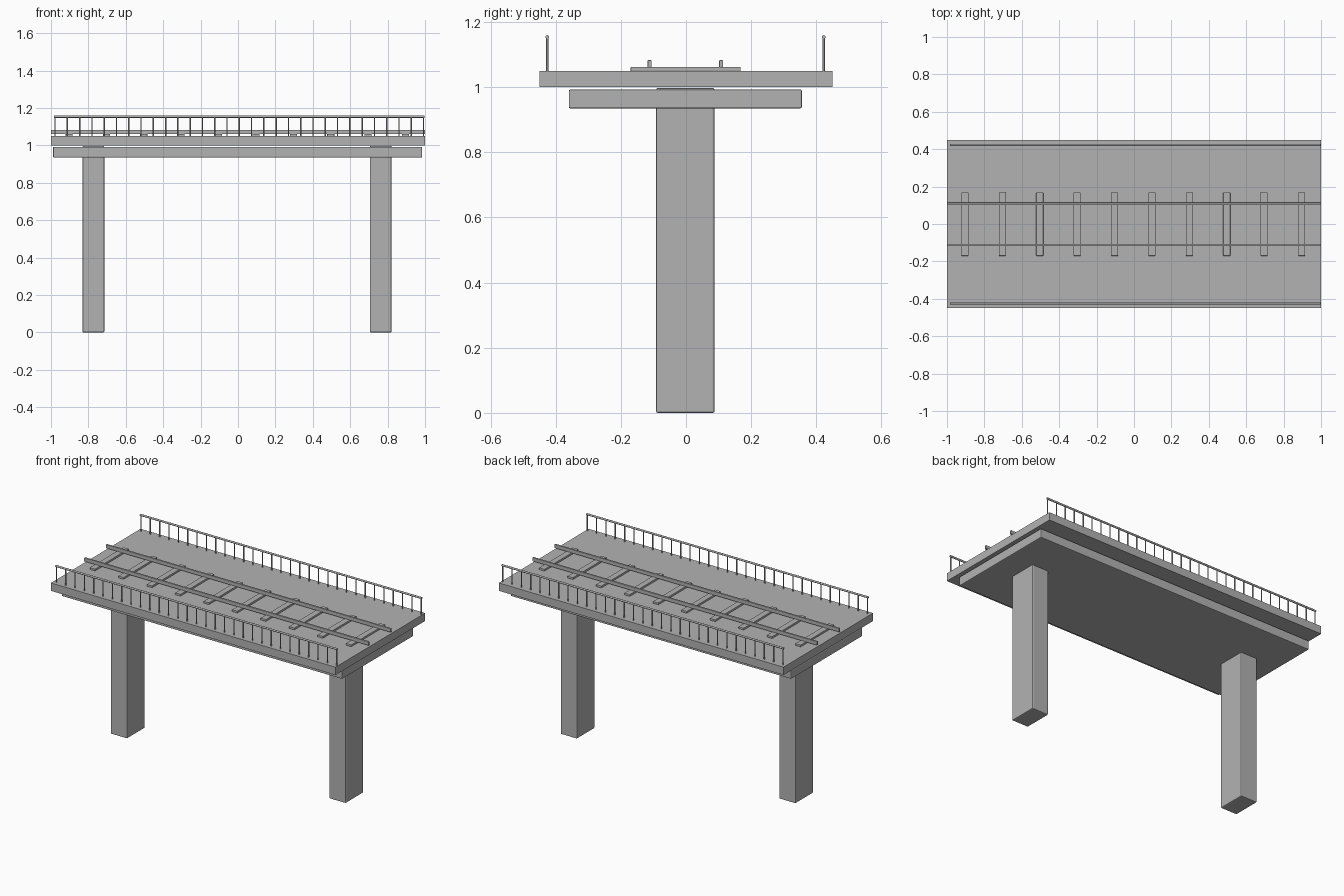
import bpy, bmesh, math
from mathutils import Matrix, Vector

if "Cube" in bpy.data.objects:
    bpy.data.objects.remove(bpy.data.objects["Cube"])

concrete = bpy.data.materials.new("plain grey")
concrete.diffuse_color = (0.45, 0.45, 0.45, 1)
concrete.use_nodes = True
concrete.node_tree.nodes["Principled BSDF"].inputs["Base Color"].default_value = concrete.diffuse_color


def finish(name, bm, bevel=0.0, smooth=False):
    """Turn a bmesh into a named object."""
    mesh = bpy.data.meshes.new(name)
    bm.to_mesh(mesh)
    bm.free()
    mesh.materials.append(concrete)
    ob = bpy.data.objects.new(name, mesh)
    bpy.context.collection.objects.link(ob)
    if bevel:
        mod = ob.modifiers.new("rounded edges", 'BEVEL')
        mod.width = bevel
        mod.segments = 2
    if smooth:
        bpy.ops.object.select_all(action='DESELECT')
        bpy.context.view_layer.objects.active = ob
        ob.select_set(True)
        bpy.ops.object.shade_smooth_by_angle(angle=math.radians(50))
    return ob


def add_box(bm, x0, x1, y0, y1, z0, z1):
    size = Matrix.Diagonal((x1 - x0, y1 - y0, z1 - z0, 1))
    mid = Vector(((x0 + x1) / 2, (y0 + y1) / 2, (z0 + z1) / 2))
    bmesh.ops.create_cube(bm, size=1, matrix=Matrix.Translation(mid) @ size)


def box(name, *bounds, bevel=0.0):
    bm = bmesh.new()
    add_box(bm, *bounds)
    return finish(name, bm, bevel)


def add_rod(bm, a, b, radius, sides):
    a, b = Vector(a), Vector(b)
    turn = (b - a).to_track_quat('Z', 'Y').to_matrix().to_4x4()
    bmesh.ops.create_cone(bm, cap_ends=True, segments=sides, radius1=radius, radius2=radius,
                          depth=(b - a).length, matrix=Matrix.Translation((a + b) / 2) @ turn)


# deck and supporting slab
box("deck", -1, 1, -0.45, 0.45, 1.0, 1.05)
box("under_slab", -0.989, 0.984, -0.36, 0.356, 0.935, 0.993, bevel=0.005)

# piers, reaching through the slab to the deck
for side, x in (("left", -0.773), ("right", 0.763)):
    box(side + "_pier", x - 0.058, x + 0.058, -0.092, 0.088, 0, 0.998, bevel=0.006)

# sleepers
bm = bmesh.new()
for i in range(10):
    x = -0.904 + 0.2 * i
    add_box(bm, x - 0.019, x + 0.019, -0.17, 0.168, 1.049, 1.062)
finish("sleepers", bm, bevel=0.002)

# track rails
for side, y in (("front", -0.112), ("back", 0.108)):
    box(side + "_track_rail", -1, 1, y - 0.006, y + 0.006, 1.06, 1.083, bevel=0.002)

# railings: evenly spaced posts with a round handrail
for side, y in (("front", -0.426), ("back", 0.423)):
    bm = bmesh.new()
    for i in range(31):
        x = -0.978 + 1.97 * i / 30
        add_rod(bm, (x, y, 1.048), (x, y, 1.153), 0.0035, 8)
    finish(side + "_railing_posts", bm, smooth=True)
    bm = bmesh.new()
    add_rod(bm, (-0.983, y, 1.154), (0.996, y, 1.154), 0.006, 10)
    finish(side + "_handrail", bm, smooth=True)
